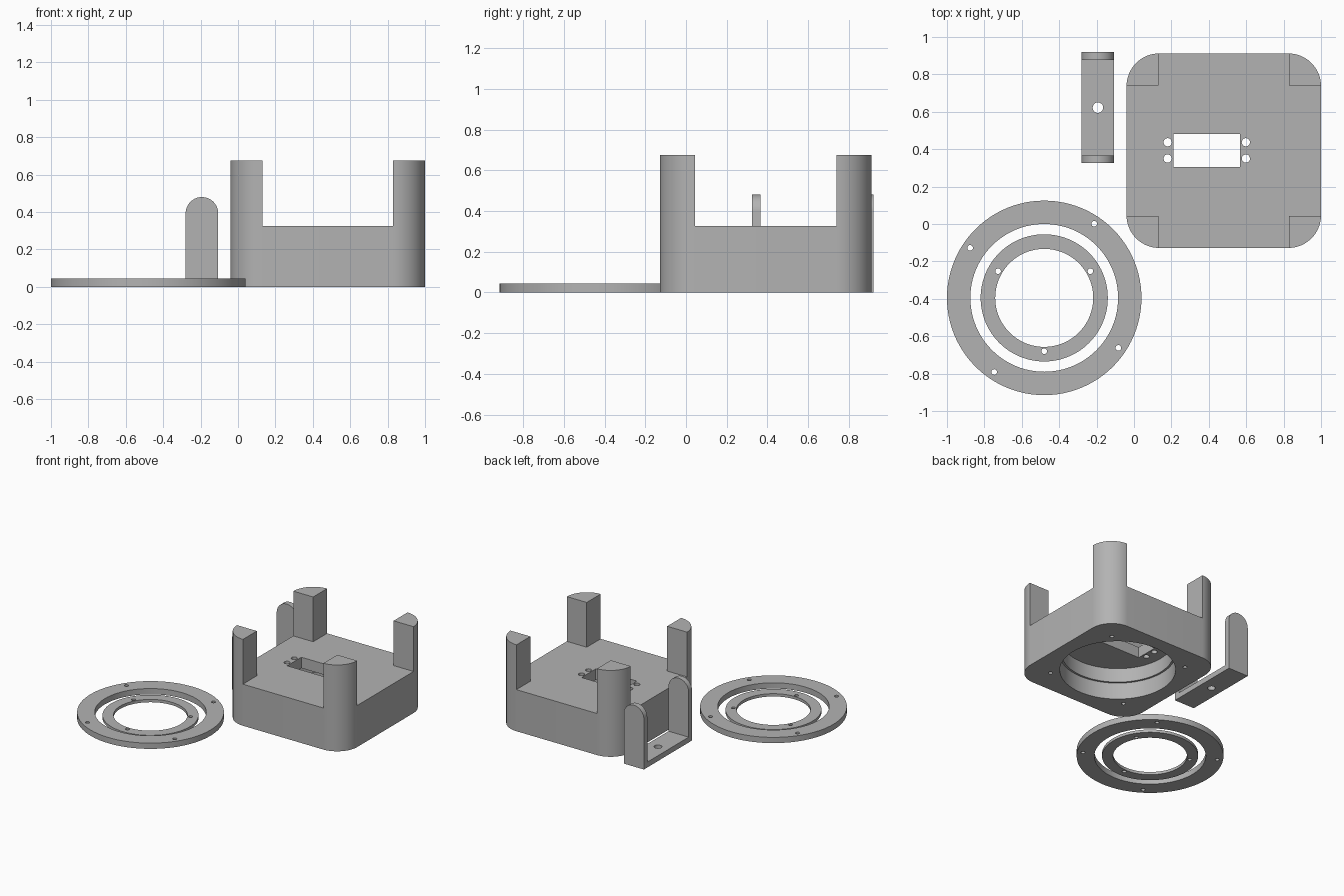
import bpy, bmesh, math
from mathutils import Matrix

if "Cube" in bpy.data.objects:
    bpy.data.objects.remove(bpy.data.objects["Cube"])

grey = bpy.data.materials.new("plain grey")
grey.diffuse_color = (0.45, 0.45, 0.45, 1)
grey.use_nodes = True
grey.node_tree.nodes["Principled BSDF"].inputs["Base Color"].default_value = grey.diffuse_color


def arc(cx, cy, r, a0, a1, n):
    """Points along an arc, angles in degrees, both ends included."""
    return [(cx + r * math.cos(math.radians(a0 + (a1 - a0) * i / n)),
             cy + r * math.sin(math.radians(a0 + (a1 - a0) * i / n))) for i in range(n + 1)]


def circle(cx, cy, r, n=24):
    return arc(cx, cy, r, 0, 360, n)[:-1]


def prism(name, outlines, z0, z1, matrix=Matrix()):
    """Extrude closed outlines from z0 to z1 as one mesh."""
    bm = bmesh.new()
    for pts in outlines:
        low = bm.faces.new([bm.verts.new((x, y, z0)) for x, y in pts])
        ext = bmesh.ops.extrude_face_region(bm, geom=[low])["geom"]
        for v in ext:
            if isinstance(v, bmesh.types.BMVert):
                v.co.z = z1
    bmesh.ops.recalc_face_normals(bm, faces=bm.faces)
    bm.transform(matrix)
    mesh = bpy.data.meshes.new(name)
    bm.to_mesh(mesh)
    bm.free()
    mesh.materials.append(grey)
    ob = bpy.data.objects.new(name, mesh)
    bpy.context.collection.objects.link(ob)
    return ob


def cut(target, *cutters):
    """Subtract the cutters, then remove them."""
    bpy.context.view_layer.objects.active = target
    for c in cutters:
        mod = target.modifiers.new("cut", 'BOOLEAN')
        mod.operation, mod.solver, mod.object = 'DIFFERENCE', 'EXACT', c
        bpy.ops.object.modifier_apply(modifier=mod.name)
        bpy.data.objects.remove(c)


def finish(ob):
    bpy.ops.object.select_all(action='DESELECT')
    ob.select_set(True)
    bpy.context.view_layer.objects.active = ob
    bpy.ops.object.shade_smooth_by_angle(angle=math.radians(30))


def polar(cx, cy, r, start, count):
    return [(cx + r * math.cos(math.radians(start + 360 * i / count)),
             cy + r * math.sin(math.radians(start + 360 * i / count))) for i in range(count)]


# Housing: rounded block, cut down between four corner posts
CX, CY, H, R = 0.48, 0.392, 0.52, 0.175
outline = []
for k, (sx, sy) in enumerate([(1, 1), (-1, 1), (-1, -1), (1, -1)]):
    outline += arc(CX + sx * (H - R), CY + sy * (H - R), R, 90 * k, 90 * k + 90, 16)
housing = prism("housing", [outline], 0, 0.675)
p, w = H - 0.172, 0.6
cross = [(p, w), (-p, w), (-p, p), (-w, p), (-w, -p), (-p, -p),
         (-p, -w), (p, -w), (p, -p), (w, -p), (w, p), (p, p)]
cross = [(CX + x, CY + y) for x, y in cross]
slot = [(0.212, 0.305), (0.567, 0.305), (0.567, 0.48), (0.212, 0.48)]
top_holes = [circle(x, y, 0.022) for x in (0.18, 0.598) for y in (0.35, 0.437)]
screws = [circle(x, y, 0.015) for x, y in polar(CX, CY, 0.478, 45, 4)]
cut(housing,
    prism("space_between_posts", [cross], 0.325, 0.8),
    prism("lower_bore", [circle(CX, CY, 0.41, 96)], -0.1, 0.13),
    prism("upper_bore", [circle(CX, CY, 0.395, 96)], -0.1, 0.24),
    prism("slot", [slot] + top_holes, 0.2, 0.4),
    prism("screw_holes", screws, -0.1, 0.12))
finish(housing)

# Flat rings with screw holes
RX, RY = -0.48, -0.395
for name, ro, ri, h, hole_r, start, count in [
        ("outer_ring", 0.52, 0.395, 0.045, 0.478, 56, 4),
        ("inner_ring", 0.34, 0.262, 0.022, 0.285, 30, 3)]:
    ring = prism(name, [circle(RX, RY, ro, 96)], 0, h)
    holes = [circle(x, y, 0.015) for x, y in polar(RX, RY, hole_r, start, count)]
    cut(ring, prism("ring_cutter", [circle(RX, RY, ri, 96)] + holes, -0.1, 0.1))
    finish(ring)

# U-shaped bracket: arched profile along y, hollowed between the two legs
BX, BW, Y0, Y1, T = -0.193, 0.087, 0.325, 0.92, 0.042
upright = Matrix(((1, 0, 0, 0), (0, 0, 1, 0), (0, 1, 0, 0), (0, 0, 0, 1)))
arch = [(BX - BW, 0), (BX + BW, 0)] + arc(BX, 0.48 - BW, BW, 0, 180, 32)
bracket = prism("bracket", [arch], Y0, Y1, upright)
gap = [(BX - 0.2, Y0 + T), (BX + 0.2, Y0 + T), (BX + 0.2, Y1 - T), (BX - 0.2, Y1 - T)]
HZ, d = 0.393, 0.042
corner_holes = [circle(BX + sx * d, HZ + sz * d, 0.015) for sx in (-1, 1) for sz in (-1, 1)]
cut(bracket,
    prism("leg_gap", [gap], T, 0.6),
    prism("base_hole", [circle(BX, 0.622, 0.028, 32)], -0.1, 0.1),
    prism("pivot_hole", [circle(BX, HZ, 0.015)], Y0 - 0.1, Y1 + 0.1, upright),
    prism("leg_holes", corner_holes, Y1 - 0.1, Y1 + 0.1, upright))
finish(bracket)
